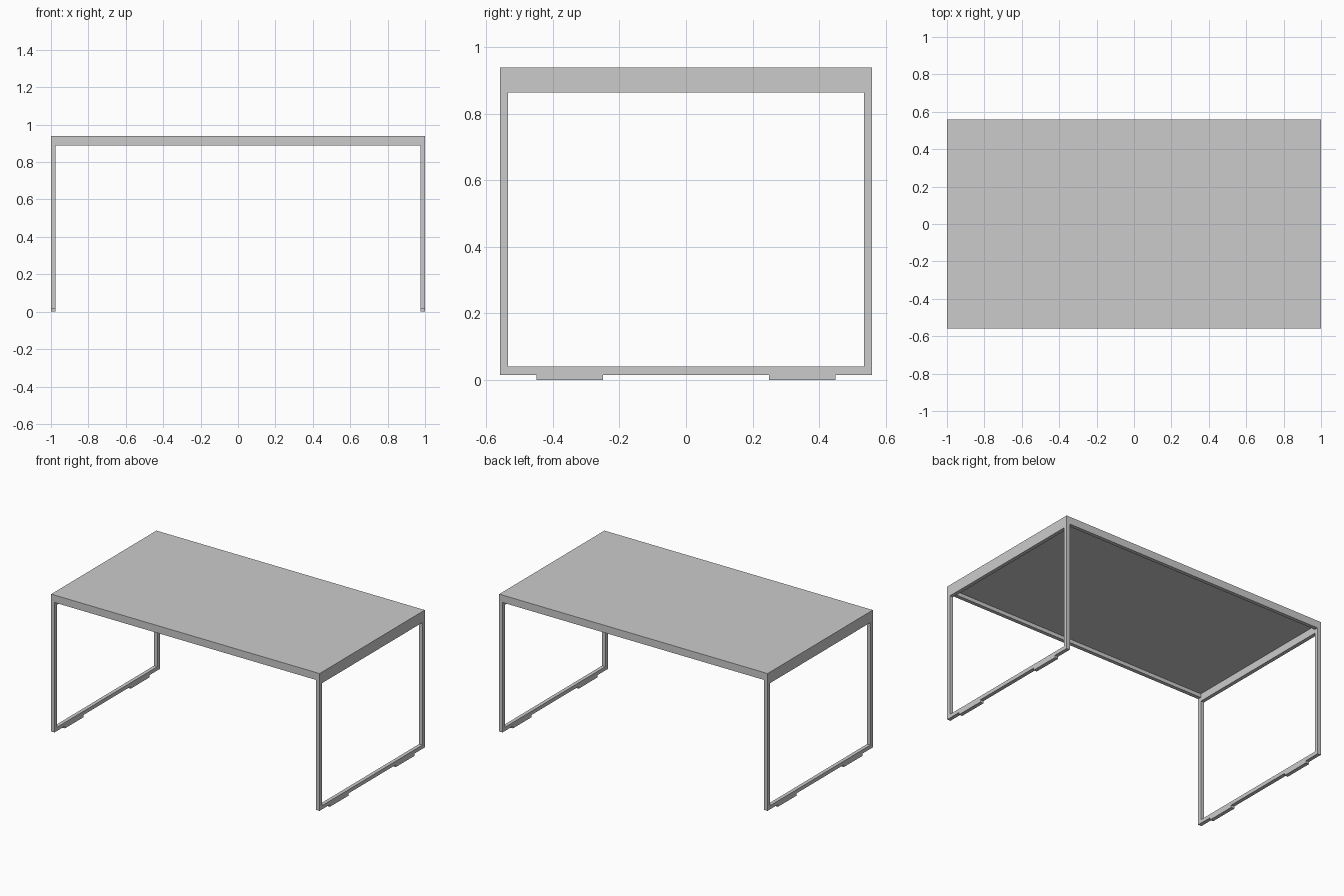
import bpy

if "Cube" in bpy.data.objects:
    bpy.data.objects.remove(bpy.data.objects["Cube"])

T = 0.025            # tube thickness
X, Y, H = 1.0, 0.56, 0.94


def box(name, x0, x1, y0, y1, z0, z1):
    """Axis-aligned box from its limits."""
    bpy.ops.mesh.primitive_cube_add(
        size=1, location=((x0 + x1) / 2, (y0 + y1) / 2, (z0 + z1) / 2))
    ob = bpy.context.object
    ob.name = name
    ob.scale = (x1 - x0, y1 - y0, z1 - z0)
    bpy.ops.object.transform_apply(location=True, rotation=True, scale=True)
    return ob


def mirrored(ob, x=False, y=False):
    """Mirror a part across the table centre."""
    m = ob.modifiers.new("Mirror", 'MIRROR')
    m.use_axis = (x, y, False)
    m.use_clip = False
    return ob


# Top panel set between the rails
box("table_top", -X + T, X - T, -Y + T, Y - T, H - T, H)

# Apron rails: shallow along the length, deep at the ends
mirrored(box("long_rail", -X + T, X - T, -Y, -Y + T, 0.89, H), y=True)
mirrored(box("end_rail", X - T, X, -Y + T, Y - T, 0.865, H), x=True)

# Sled legs: four posts and two floor runners
mirrored(box("leg_post", X - T, X, Y - T, Y, 0.015, H), x=True, y=True)
mirrored(box("floor_runner", X - T, X, -Y + T, Y - T, 0.015, 0.04), x=True)

# Glide pads under the runners
mirrored(box("glide_pad", X - T, X, 0.25, 0.45, 0, 0.015), x=True, y=True)
